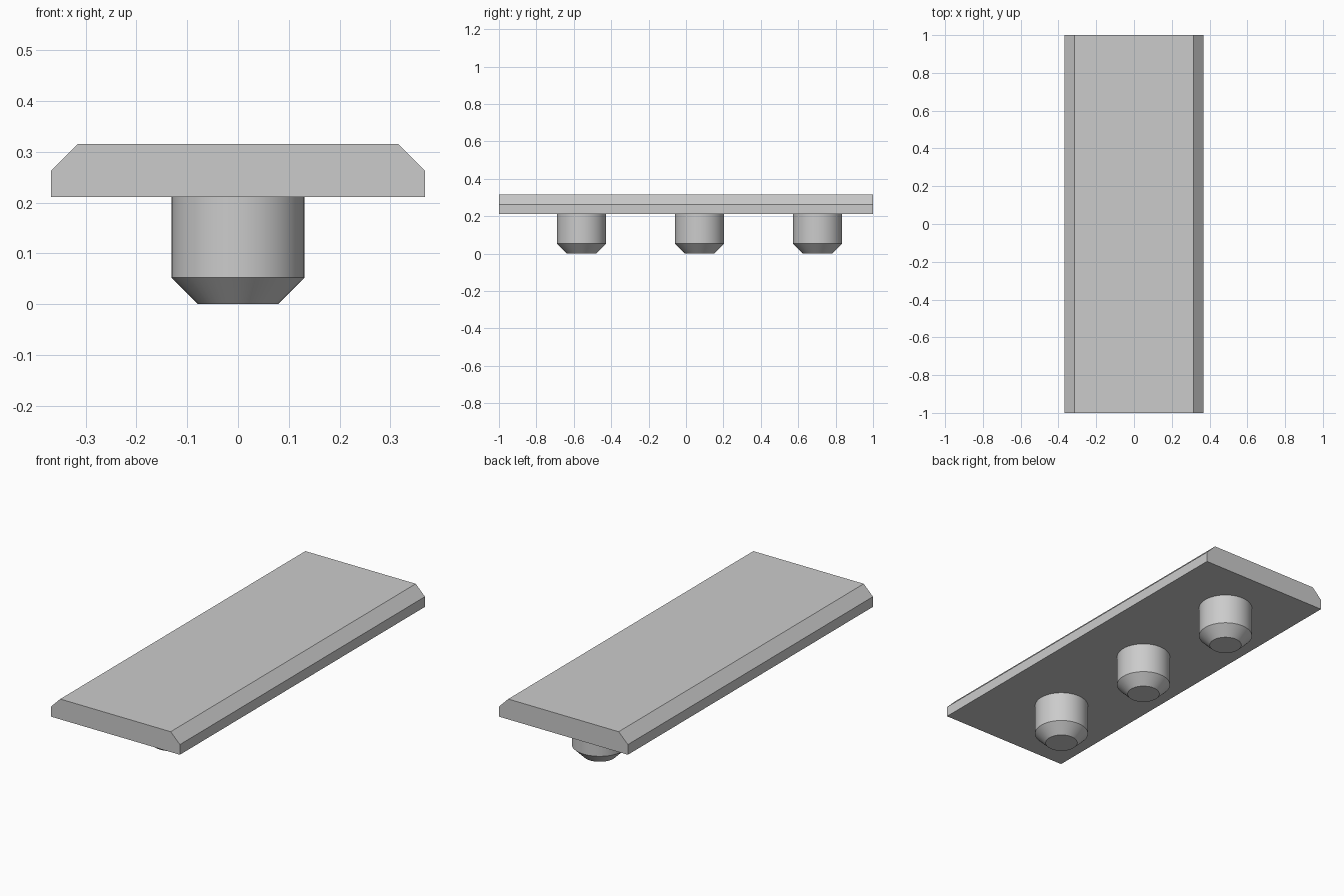
import bpy
import bmesh
import math

# Remove the default cube
cube = bpy.data.objects.get("Cube")
if cube:
    bpy.data.objects.remove(cube, do_unlink=True)

# Single plain grey
grey = bpy.data.materials.new("light_grey")
grey.use_nodes = True
colour = (0.6, 0.6, 0.6, 1.0)
grey.diffuse_color = colour
grey.node_tree.nodes["Principled BSDF"].inputs["Base Color"].default_value = colour

PLATE_BOTTOM = 0.211
PLATE_TOP = 0.316
HALF_WIDTH = 0.368
CHAMFER = 0.0525
PEG_RADIUS = 0.131


def make_object(name, bm):
    bmesh.ops.recalc_face_normals(bm, faces=bm.faces)
    mesh = bpy.data.meshes.new(name)
    bm.to_mesh(mesh)
    bm.free()
    mesh.materials.append(grey)
    obj = bpy.data.objects.new(name, mesh)
    bpy.context.collection.objects.link(obj)
    return obj


def make_plate():
    # Half profile mirrored in x, extruded along y
    half = [(HALF_WIDTH, PLATE_BOTTOM), (HALF_WIDTH, PLATE_TOP - CHAMFER),
            (HALF_WIDTH - CHAMFER, PLATE_TOP)]
    profile = half + [(-x, z) for x, z in reversed(half)]
    bm = bmesh.new()
    face = bm.faces.new([bm.verts.new((x, -1, z)) for x, z in profile])
    extruded = bmesh.ops.extrude_face_region(bm, geom=[face])["geom"]
    verts = [v for v in extruded if isinstance(v, bmesh.types.BMVert)]
    bmesh.ops.translate(bm, verts=verts, vec=(0, 2, 0))
    return make_object("plate", bm)


def make_peg(name, y, segments=48):
    # Stacked rings: tapered tip, straight shaft up to the plate
    bm = bmesh.new()
    rings = []
    for radius, z in [(PEG_RADIUS - CHAMFER, 0), (PEG_RADIUS, CHAMFER),
                      (PEG_RADIUS, PLATE_BOTTOM)]:
        angles = [math.tau * i / segments for i in range(segments)]
        rings.append([bm.verts.new((radius * math.cos(a), radius * math.sin(a), z))
                      for a in angles])
    for low, high in zip(rings, rings[1:]):
        for i in range(segments):
            j = (i + 1) % segments
            bm.faces.new((low[i], low[j], high[j], high[i]))
    bm.faces.new(rings[0])
    bm.faces.new(rings[-1])
    peg = make_object(name, bm)
    peg.location.y = y
    bpy.ops.object.select_all(action="DESELECT")
    peg.select_set(True)
    bpy.context.view_layer.objects.active = peg
    bpy.ops.object.shade_smooth_by_angle(angle=math.radians(30))
    return peg


make_plate()
for label, y in [("front", -0.558), ("middle", 0.073), ("back", 0.704)]:
    make_peg(label + "_peg", y)
